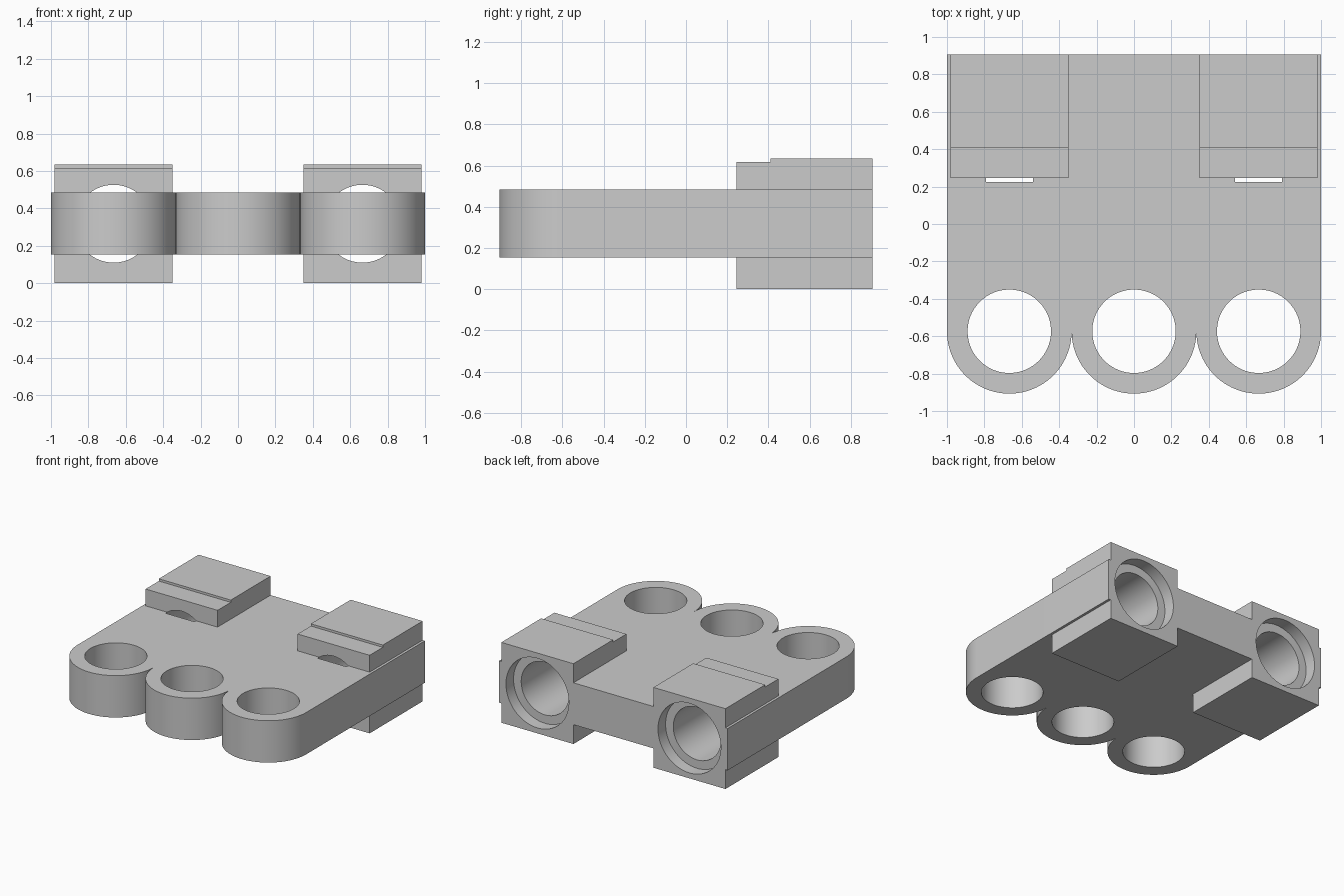
import bpy, bmesh, math
from mathutils import Matrix, Vector

cube = bpy.data.objects.get("Cube")
if cube:
    bpy.data.objects.remove(cube, do_unlink=True)

grey = bpy.data.materials.new("light_grey")
grey.use_nodes = True
grey.diffuse_color = (0.6, 0.6, 0.6, 1)
grey.node_tree.nodes["Principled BSDF"].inputs["Base Color"].default_value = grey.diffuse_color

LOBE_R = 1 / 3
LOBE_X = (-2 * LOBE_R, 0, 2 * LOBE_R)
BACK = 0.907
LOBE_Y = LOBE_R - BACK
MID_Z = 0.318
BLOCK_X = 0.665


def add_object(name, bm):
    bmesh.ops.recalc_face_normals(bm, faces=bm.faces)
    mesh = bpy.data.meshes.new(name)
    bm.to_mesh(mesh)
    bm.free()
    mesh.materials.append(grey)
    obj = bpy.data.objects.new(name, mesh)
    bpy.context.collection.objects.link(obj)
    return obj


def prism(name, points, direction):
    """Extrude a closed outline along a direction."""
    bm = bmesh.new()
    face = bm.faces.new([bm.verts.new(p) for p in points])
    new = bmesh.ops.extrude_face_region(bm, geom=[face])["geom"]
    verts = [g for g in new if isinstance(g, bmesh.types.BMVert)]
    bmesh.ops.translate(bm, verts=verts, vec=Vector(direction))
    return add_object(name, bm)


def cylinder(name, radius, length, centre, along_y=False):
    bm = bmesh.new()
    turn = Matrix.Rotation(math.pi / 2 if along_y else 0, 4, "X")
    bmesh.ops.create_cone(bm, cap_ends=True, segments=96, radius1=radius, radius2=radius,
                          depth=length, matrix=Matrix.Translation(centre) @ turn)
    return add_object(name, bm)


def combine(target, other, operation):
    """Apply a boolean and discard the second shape."""
    mod = target.modifiers.new(operation, "BOOLEAN")
    mod.operation, mod.solver, mod.object = operation, "EXACT", other
    bpy.context.view_layer.update()
    result = target.evaluated_get(bpy.context.evaluated_depsgraph_get())
    mesh = bpy.data.meshes.new_from_object(result)
    target.modifiers.clear()
    target.data = mesh
    bpy.data.objects.remove(other, do_unlink=True)


# Flat plate whose front edge is three round lobes
SEG = 48
outline = [(-1, BACK, 0.153)]
for i, cx in enumerate(LOBE_X):
    for k in range(1 if i else 0, SEG + 1):
        a = math.pi + math.pi * k / SEG
        outline.append((cx + LOBE_R * math.cos(a), LOBE_Y + LOBE_R * math.sin(a), 0.153))
outline.append((1, BACK, 0.153))
body = prism("bracket_body", outline, (0, 0, 0.331))

# Stepped socket blocks at the back corners
profile = [(0.245, 0), (BACK, 0), (BACK, 0.635), (0.41, 0.635), (0.41, 0.617), (0.245, 0.617)]
for side in (-1, 1):
    x0 = side * BLOCK_X - 0.315
    block = prism("socket_block", [(x0, y, z) for y, z in profile], (0.63, 0, 0))
    combine(body, block, "UNION")

# Vertical holes through the lobes
for cx in LOBE_X:
    combine(body, cylinder("lobe_hole", 0.223, 1, (cx, LOBE_Y, MID_Z)), "DIFFERENCE")

# Blind bores from the back, each with a wider recess at its mouth
for side in (-1, 1):
    for radius, start in ((0.208, 0.225), (0.275, BACK - 0.095)):
        bore = cylinder("bore", radius, 1, (side * BLOCK_X, start + 0.5, MID_Z), True)
        combine(body, bore, "DIFFERENCE")

# Smooth the round walls, keep the edges sharp
bpy.ops.object.select_all(action="DESELECT")
body.select_set(True)
bpy.context.view_layer.objects.active = body
bpy.ops.object.shade_smooth_by_angle(angle=math.radians(30))
body.data.materials.clear()
body.data.materials.append(grey)
